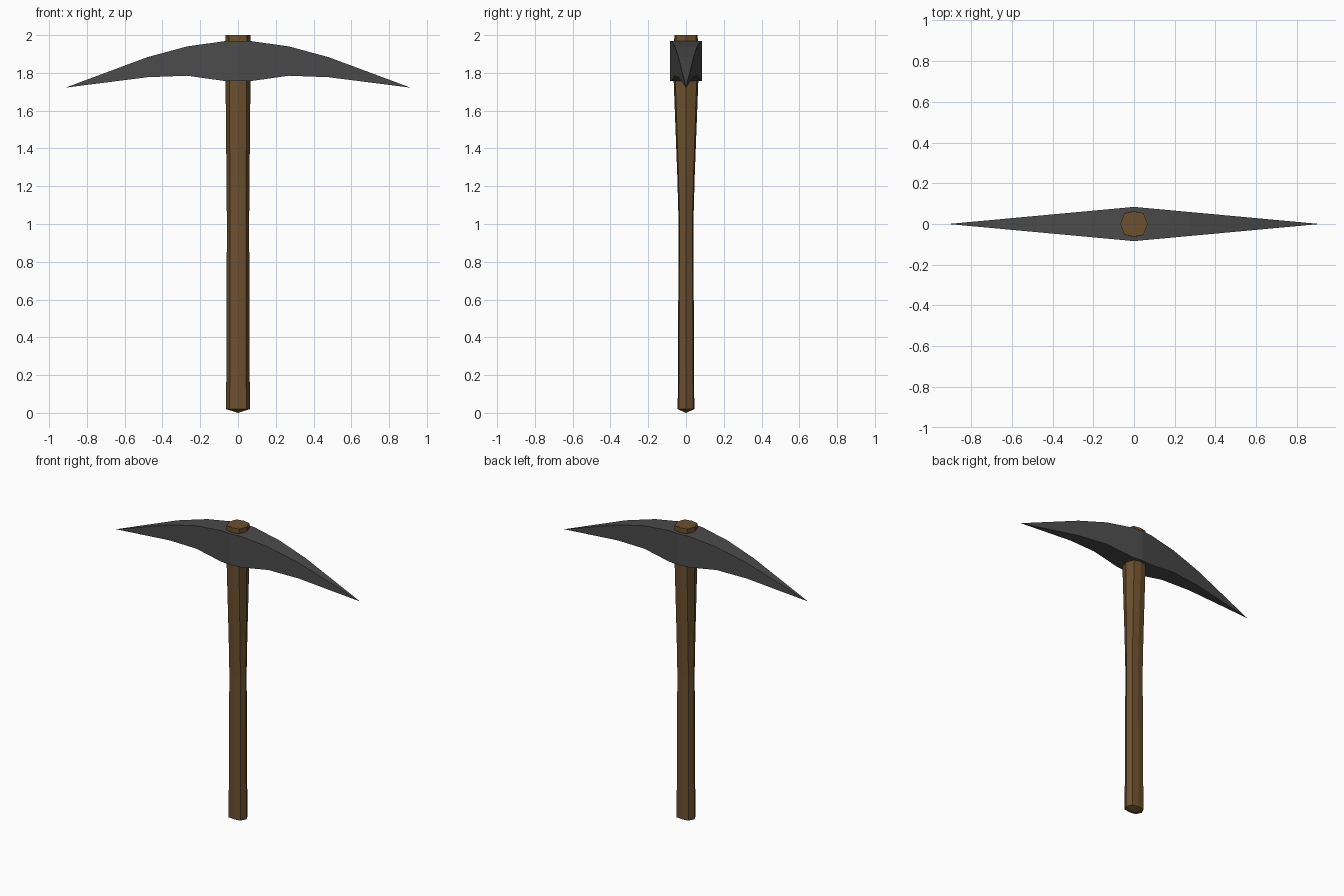
import bpy, bmesh

if "Cube" in bpy.data.objects:
    bpy.data.objects.remove(bpy.data.objects["Cube"])


def material(name, rgb):
    m = bpy.data.materials.new(name)
    m.diffuse_color = (*rgb, 1)
    m.use_nodes = True
    m.node_tree.nodes["Principled BSDF"].inputs["Base Color"].default_value = m.diffuse_color
    return m


def loft(name, rings, start, end, mat):
    """Skin a list of rings; each end closes to a point."""
    bm = bmesh.new()
    loops = [[bm.verts.new(p) for p in ring] for ring in rings]
    n = len(loops[0])
    for a, b in zip(loops, loops[1:]):
        for i in range(n):
            j = (i + 1) % n
            bm.faces.new((a[i], a[j], b[j], b[i]))
    for loop, tip in ((loops[0], start), (loops[-1], end)):
        v = bm.verts.new(tip)
        for i in range(n):
            bm.faces.new((loop[i], loop[(i + 1) % n], v))
    bmesh.ops.recalc_face_normals(bm, faces=bm.faces)
    me = bpy.data.meshes.new(name)
    bm.to_mesh(me)
    bm.free()
    me.materials.append(mat)
    ob = bpy.data.objects.new(name, me)
    bpy.context.collection.objects.link(ob)
    return ob


wood = material("wood", (0.15, 0.08, 0.027))
iron = material("iron", (0.07, 0.07, 0.07))

# Handle: eight-sided oval, flaring in depth toward the head
OCT = [(1, 0), (0.7, 0.86), (0, 1), (-0.7, 0.86),
       (-1, 0), (-0.7, -0.86), (0, -1), (0.7, -0.86)]
sections = [(0.02, 0.063, 0.044), (0.2, 0.062, 0.043), (1.0, 0.059, 0.039),
            (1.25, 0.061, 0.046), (1.75, 0.066, 0.065), (2.0, 0.067, 0.062)]
loft("handle", [[(rx * x, ry * y, z) for x, y in OCT] for z, rx, ry in sections],
     (0, 0, 0), (0, 0, 2.0), wood)

# Head: rectangular section tapering to a point on both sides
TIP_X, TIP_Z, HALF = 0.913, 1.722, 0.084
profile = [(0.0, 1.757, 1.968), (0.07, 1.757, 1.968),
           (0.27, 1.785, 1.94), (0.48, 1.777, 1.883)]   # x, bottom, top
full = [(-x, b, t) for x, b, t in profile[:0:-1]] + profile
rings = []
for x, b, t in full:
    w = HALF * (1 - abs(x) / TIP_X)
    rings.append([(x, -w, b), (x, w, b), (x, w, t), (x, -w, t)])
loft("pick_head", rings, (-TIP_X, 0, TIP_Z), (TIP_X, 0, TIP_Z), iron)
